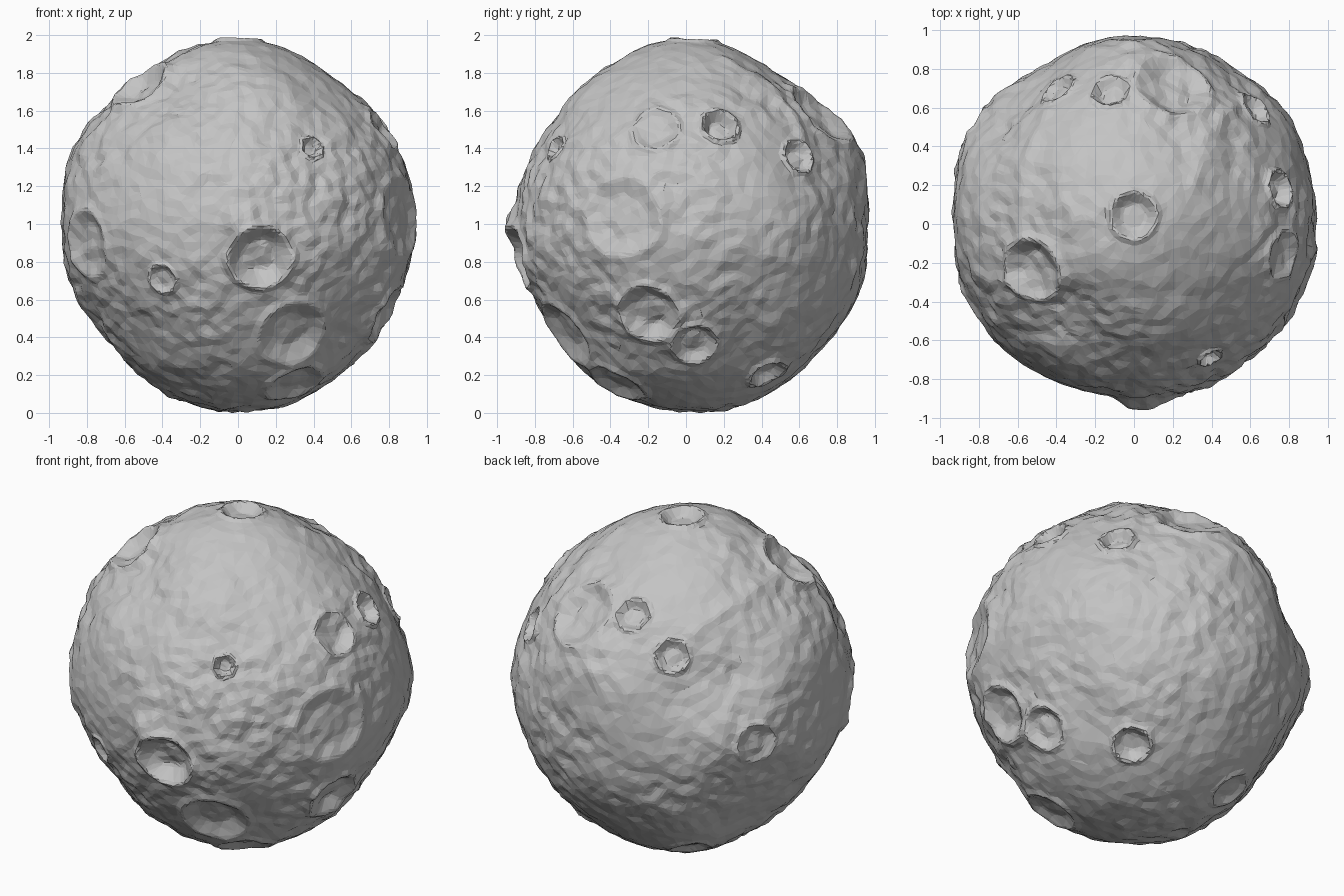
import bpy
import bmesh
import math
from mathutils import Vector, noise

BASE = 0.93
SPREAD = 0.16

# Great-circle outlines of the lumpy body: turn, tilt, then radii in
# hundredths at even steps around the ring
OUTLINES = [
    (0, 0, [94, 95, 97, 98, 101, 101, 97, 97, 98,
            92, 94, 93, 95, 97, 98, 96, 92, 92]),
    (90, 0, [95, 101, 98, 95, 101, 100, 98, 90, 91,
             89, 88, 87, 94, 95, 98, 98, 95, 98]),
    (0, 90, [93, 94, 98, 95, 97, 97, 93, 97, 98,
             92, 96, 94, 91, 89, 91, 92, 92, 96]),
    (35, 25, [97, 91, 95, 92, 98, 97, 93, 95, 94,
              93, 89, 87, 90, 97, 95, 93, 89, 90]),
    (215, 25, [92, 92, 95, 87, 95, 94, 92, 93, 95,
               98, 96, 94, 95, 98, 97, 92, 88, 90]),
    (140, -30, [98, 87, 94, 95, 95, 94, 94, 94, 94,
                92, 90, 88, 92, 93, 94, 89, 87, 90]),
]

# Craters by side: direction x, y, z from the centre, then radius and depth
FRONT_CRATERS = [
    (.12, -.88, -.15, .17, .07),
    (.30, -.66, -.57, .19, .04),
    (.39, -.69, .43, .06, .03),
    (-.42, -.80, -.28, .08, .02),
    (-.78, -.45, -.08, .18, .03),
]
RIGHT_CRATERS = [
    (.85, -.33, .07, .21, .03),
    (.75, -.16, .52, .12, .02),
    (.80, .19, .58, .09, .05),
    (.78, -.20, -.45, .16, .04),
    (.70, .05, -.62, .12, .03),
    (.65, .62, .40, .09, .04),
]
TOP_CRATERS = [
    (-.51, -.23, .74, .16, .05),
    (0, .04, .95, .11, .04),
]
BACK_CRATERS = [
    (.20, .70, .60, .19, .04),
    (-.12, .67, .66, .09, .03),
    (-.40, .70, .50, .09, .03),
    (-.82, .50, 0, .11, .02),
]
LOW_CRATERS = [
    (.37, .42, -.75, .10, .04),
    (-.32, .41, -.76, .11, .02),
    (.30, -.36, -.82, .15, .03),
]

# Local knobs and hollows: direction, spread, height
LUMPS = [
    (.01, -.90, .02, .09, .06),
    (.35, .68, -.52, .20, .02),
    (.64, .68, .03, .08, -.01),
    (.02, .80, .46, .15, .025),
    (.50, -.45, .72, .22, -.02),
    (-.50, -.55, .65, .22, -.02),
]

# Ridges as short chains of points
RIDGES = [
    [(-.46, .58, .60), (-.55, .25, .70), (-.56, -.06, .75)],
    [(.30, .20, .90), (.45, .55, .65), (.60, .65, .40)],
    [(-.80, -.25, .42), (-.60, -.30, .65), (-.35, -.30, .80)],
]


def bell(x):
    return math.exp(-x * x)


def smooth(t):
    t = max(0, min(1, t))
    return t * t * (3 - 2 * t)


def outline_samples():
    """Turn each outline into directions with a known radius."""
    samples = []
    for turn, tilt, radii in OUTLINES:
        a, e = math.radians(turn), math.radians(tilt)
        right = Vector((math.cos(a), math.sin(a), 0))
        facing = Vector((math.sin(a), -math.cos(a), 0))
        up = Vector((0, 0, math.cos(e))) - facing * math.sin(e)
        for i, r in enumerate(radii):
            t = math.tau * i / len(radii)
            samples.append((right * math.cos(t) + up * math.sin(t), r / 100))
    return samples


samples = outline_samples()


def body_radius(direction):
    """Blend the outline radii over a ball that is fuller at the back."""
    weight_sum = 0.1
    total = (BASE + 0.045 * direction.y) * weight_sum
    for known, radius in samples:
        weight = math.exp((direction.dot(known) - 1) / SPREAD ** 2)
        total += weight * radius
        weight_sum += weight
    return total / weight_sum


def on_ball(x, y, z):
    return Vector((x, y, z)).normalized() * BASE


def crater_height(point, wobble, centre, radius, depth):
    """Shallow floor, steep wall and a thin raised lip."""
    t = (point - centre).length / radius
    if t > 1.7:
        return 0
    t += wobble
    bowl = -depth * (1 - smooth((t - 0.5) / 0.5))
    lip = (0.006 + depth * 0.25) * bell((t - 1.04) / 0.15)
    return bowl + lip


def distance_to_segment(point, a, b):
    along = b - a
    t = max(0, min(1, (point - a).dot(along) / along.length_squared))
    return (point - a - along * t).length


def rough_height(point):
    """Ground with rougher, broken patches."""
    patch = smooth(noise.noise(point * 2 + Vector((5, 2, 0))) + 0.5)
    broken = noise.noise(point * 7) * 0.016 + noise.noise(point * 15) * 0.016
    return broken * (0.4 + 0.6 * patch)


craters = [(on_ball(x, y, z), r, d) for x, y, z, r, d in
           FRONT_CRATERS + RIGHT_CRATERS + TOP_CRATERS + BACK_CRATERS + LOW_CRATERS]
lumps = [(on_ball(x, y, z), s, h) for x, y, z, s, h in LUMPS]
segments = []
for chain in RIDGES:
    points = [on_ball(*p) for p in chain]
    segments += zip(points, points[1:])


def surface_radius(direction):
    point = direction * BASE
    wobble = 0.08 * noise.noise(point * 5)
    radius = body_radius(direction) + rough_height(point)
    radius += sum(crater_height(point, wobble, *crater) for crater in craters)
    radius += sum(h * bell((point - c).length / s) for c, s, h in lumps)
    nearest = min(distance_to_segment(point, a, b) for a, b in segments)
    return radius + 0.018 * bell(nearest / 0.05)


old_cube = bpy.data.objects.get("Cube")
if old_cube:
    bpy.data.objects.remove(old_cube, do_unlink=True)

# Grey rock
rock = bpy.data.materials.new("grey rock")
rock.use_nodes = True
grey = (0.55, 0.55, 0.55, 1)
rock.diffuse_color = grey
shader = next(n for n in rock.node_tree.nodes if n.type == 'BSDF_PRINCIPLED')
shader.inputs["Base Color"].default_value = grey
shader.inputs["Roughness"].default_value = 0.9

# Cratered ball, kept flat shaded and resting on the ground
bm = bmesh.new()
bmesh.ops.create_icosphere(bm, subdivisions=7, radius=1)
for v in bm.verts:
    direction = v.co.normalized()
    v.co = direction * surface_radius(direction)
lowest = min(v.co.z for v in bm.verts)
bmesh.ops.translate(bm, verts=bm.verts, vec=(0, 0, -lowest))
mesh = bpy.data.meshes.new("cratered_moon")
bm.to_mesh(mesh)
bm.free()
mesh.materials.append(rock)
moon = bpy.data.objects.new("cratered_moon", mesh)
bpy.context.collection.objects.link(moon)

# Uneven chiselled facets
facets = moon.modifiers.new("facets", 'DECIMATE')
facets.ratio = 0.2
